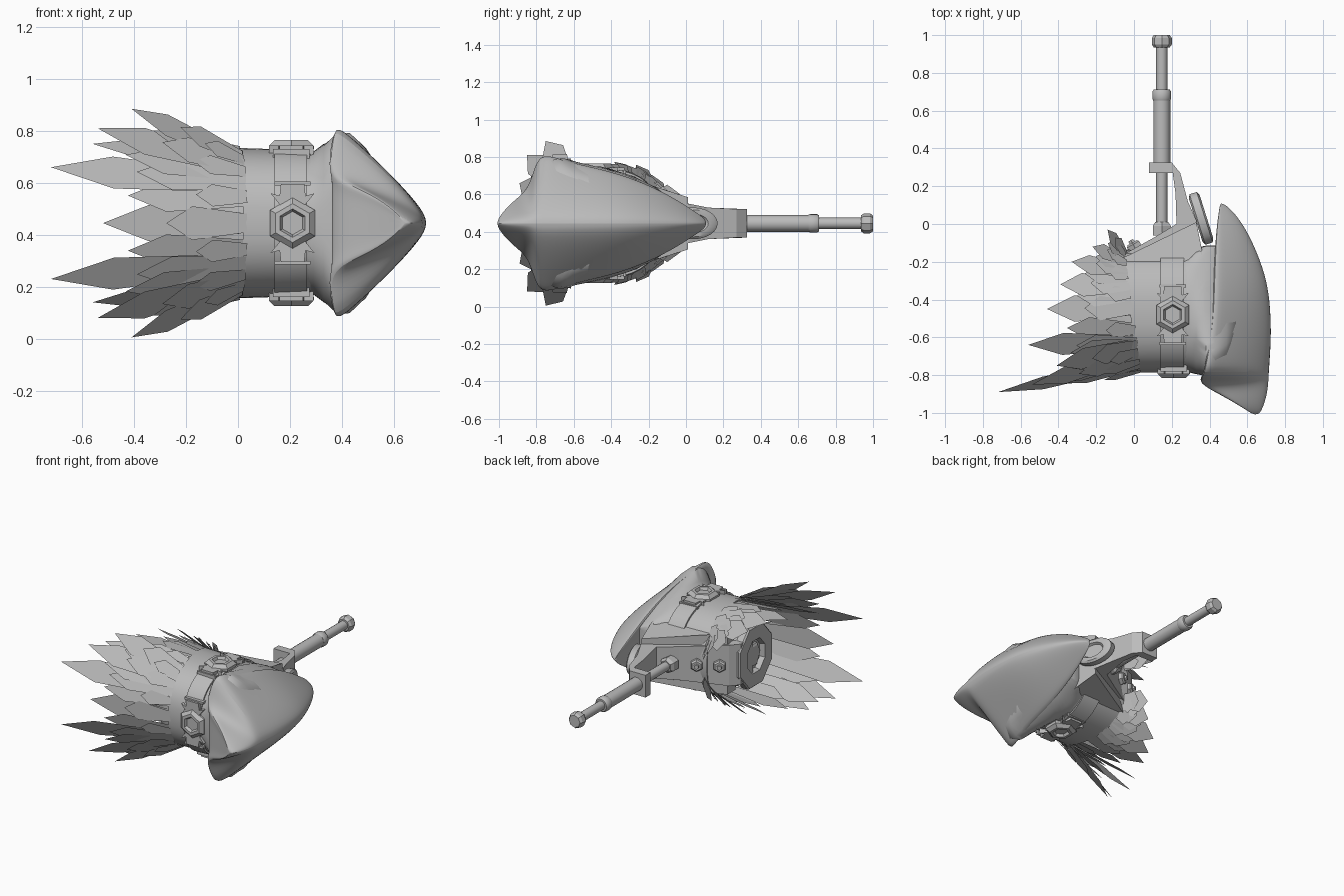
import bpy, bmesh, math
from mathutils import Matrix, Vector

if "Cube" in bpy.data.objects:
    bpy.data.objects.remove(bpy.data.objects["Cube"])

ZC, YC = 0.445, -0.46          # mirror height and body axis
grey = bpy.data.materials.new("plain grey")
grey.diffuse_color = (0.5, 0.5, 0.5, 1)
grey.use_nodes = True
grey.node_tree.nodes["Principled BSDF"].inputs["Base Color"].default_value = grey.diffuse_color


def make(name, verts, faces, smooth=None, fix=True):
    me = bpy.data.meshes.new(name)
    me.from_pydata([tuple(v) for v in verts], [], faces)
    if fix:
        bm = bmesh.new()
        bm.from_mesh(me)
        bmesh.ops.recalc_face_normals(bm, faces=bm.faces)
        bm.to_mesh(me)
        bm.free()
    me.materials.append(grey)
    ob = bpy.data.objects.new(name, me)
    bpy.context.collection.objects.link(ob)
    if smooth:
        bpy.ops.object.select_all(action='DESELECT')
        bpy.context.view_layer.objects.active = ob
        ob.select_set(True)
        bpy.ops.object.shade_smooth_by_angle(angle=math.radians(smooth))
    return ob


def loft(name, rings, smooth=None, caps=True):
    n = len(rings[0])
    verts = [v for r in rings for v in r]
    faces = [(i * n + j, i * n + (j + 1) % n, (i + 1) * n + (j + 1) % n, (i + 1) * n + j)
             for i in range(len(rings) - 1) for j in range(n)]
    if caps:
        faces += [tuple(range(n)), tuple(range(len(verts) - n, len(verts)))]
    return make(name, verts, faces, smooth)


def lathe(name, profile, sides, frame, smooth=None, turn=math.pi / 2):
    """Profile of (radius, height) turned about the local z axis."""
    rings = [[frame @ Vector((r * math.cos(turn + 2 * math.pi * k / sides),
                              r * math.sin(turn + 2 * math.pi * k / sides), h))
              for k in range(sides)] for r, h in profile]
    return loft(name, rings, smooth)


def prism(name, outline, half):
    """Outline in x, y raised both ways from the mirror height by half(x, y)."""
    return loft(name, [[(x, y, ZC + s * half(x, y)) for x, y in outline] for s in (-1, 1)])


def oval(a, ry, rz, power=2.4):
    """Point on the rounded body section; angle 0 is front, 90 is top."""
    c, s = math.cos(a), math.sin(a)
    p = 2 / power
    return (YC - math.copysign(abs(c) ** p, c) * ry, ZC + math.copysign(abs(s) ** p, s) * rz)


def hoop(x, ry, rz, slant=0.0, n=40, power=2.4):
    pts = [oval(2 * math.pi * k / n, ry, rz, power) for k in range(n)]
    return [(x - slant * (y + 0.78), y, z) for y, z in pts]


# Curved head shell: y, ridge x, rim x, half height, fullness of section
stations = [(-1.01, .665, .63, .02, 1.2), (-.965, .69, .56, .085, 1.3),
            (-.91, .71, .46, .14, 1.4), (-.86, .72, .36, .185, 1.5),
            (-.825, .725, .33, .26, 1.4), (-.79, .73, .355, .40, 1.25),
            (-.71, .735, .37, .39, 1.25), (-.60, .74, .39, .35, 1.3),
            (-.45, .735, .405, .315, 1.35), (-.30, .715, .41, .268, 1.4),
            (-.15, .66, .42, .198, 1.4), (-.03, .60, .43, .125, 1.4),
            (.06, .535, .445, .06, 1.4), (.11, .475, .455, .02, 1.2)]
rings = []
for y, ridge, rim, h, full in stations:
    ts = [1 - k / 5 for k in range(11)]
    ring = [(ridge - (ridge - rim) * abs(t) ** full, y, ZC + h * t) for t in ts]
    ring += [(rim + (ridge - rim) * .06, y, ZC + h * t) for t in (-.7, -.3, .3, .7)]
    rings.append(ring)
shell = loft("head_shell", rings, 50)
sub = shell.modifiers.new("soften", 'SUBSURF')
sub.levels = sub.render_levels = 2


def shell_half(y):
    for a, b in zip(stations, stations[1:]):
        if a[0] <= y <= b[0]:
            return a[3] + (b[3] - a[3]) * (y - a[0]) / (b[0] - a[0])
    return .02


def neck_ring(x, ry, rz, power, clamp):
    """Body section held inside the tapering shell."""
    ring = []
    for _, y, z in hoop(x, ry, rz, power=power, n=64):
        lim = max(shell_half(max(y, -.78)) - .022 + clamp, .02)
        ring.append((x, y, ZC + max(-lim, min(lim, z - ZC))))
    return ring


# Body, collar band, flared neck and strap
loft("body", [hoop(-.17, .19, .19), hoop(-.06, .28, .255), hoop(.0, .31, .275),
              hoop(.28, .32, .275)], 40)
loft("collar_band", [hoop(.03, .30, .27, .13), hoop(.02, .325, .29, .13),
                     hoop(.28, .325, .28), hoop(.28, .30, .26)], 40)
loft("neck", [neck_ring(.24, .32, .27, 2.4, .2), neck_ring(.29, .325, .275, 2.6, .05),
              neck_ring(.33, .335, .305, 3, .012), neck_ring(.38, .345, .355, 4.5, .004),
              neck_ring(.43, .345, .36, 4.5, -.012), neck_ring(.49, .33, .30, 4, -.05),
              neck_ring(.54, .29, .22, 3, -.09)], 55)
loft("strap", [hoop(.14, .31, .28), hoop(.14, .333, .298),
               hoop(.265, .333, .292), hoop(.265, .31, .27)], 30)

# Hexagonal bolts with clips on front, top and bottom
places = {"front": ((.21, -.78, ZC), 90), "top": ((.205, -.48, ZC + .285), 0),
          "bottom": ((.205, -.48, ZC - .285), 180)}
for side, (pos, deg) in places.items():
    fr = Matrix.Translation(pos) @ Matrix.Rotation(math.radians(deg), 4, 'X')
    lathe(side + "_bolt", [(.085, -.03), (.1, .0), (.1, .012), (.075, .034),
                           (.055, .034), (.045, .016)], 6, fr)
    for s in (-1, 1):
        clip = [(-.04, .06), (-.085, .115), (-.05, .105), (-.045, .15),
                (.045, .15), (.05, .105), (.085, .115), (.04, .06)]
        loft(side + "_clip", [[fr @ Vector((x, s * y, h)) for x, y in clip]
                              for h in (-.03, .014)])
        plate = [(-.07, .145), (-.07, .16), (.07, .16), (.07, .145)]
        loft(side + "_strap_edge", [[fr @ Vector((x, s * y, h)) for x, y in plate]
                                    for h in (-.05, .0)])

# Octagonal end plate with a recessed hole, at the end of the arm
fr = (Matrix.Translation((-.17, -.44, ZC)) @ Matrix.Rotation(math.radians(-90), 4, 'Y')
      @ Matrix.Diagonal((1, .86, 1, 1)))
lathe("end_plate", [(.225, 0), (.225, .045), (.215, .055), (.12, .055), (.11, .02)],
      8, fr, turn=math.pi / 8)
lathe("end_plug", [(.085, .0), (.085, .035), (.07, .042)], 6, fr)

# Rear housing and bent arm carrying the rod
prism("rear_housing", [(-.15, -.32), (-.15, -.235), (-.05, -.175), (.33, .01),
                       (.36, -.14), (.36, -.28)],
      lambda x, y: .14 - .34 * max(min(y, 0), -.2))
prism("rod_arm", [(-.215, -.42), (-.22, -.28), (-.17, -.225), (.10, -.075), (.225, .0),
                  (.22, .16), (.205, .27), (.08, .27), (.08, .325), (.20, .325),
                  (.245, .27), (.285, .12), (.33, .02), (.35, -.12), (.10, -.16), (-.10, -.28)],
      lambda x, y: (.115 if x > 0 else .14) if y < -.02 else max(.076, .108 - .2 * y))

# Two bolts on the slanted back of the arm
out = Vector((-.5, .866, 0))
for x, y in ((-.12, -.195), (.005, -.125)):
    fr = Matrix.Translation((x, y, ZC)) @ out.to_track_quat('Z', 'Y').to_matrix().to_4x4()
    lathe("arm_bolt", [(.042, -.03), (.042, .02), (.032, .03), (.018, .03), (.016, .045)], 6, fr)

# Oval pivot pad between arm and shell
ax = Vector((.95, .3, 0)).normalized()
ay = Vector((-ax.y, ax.x, 0))
basis = Matrix((ay * .14, Vector((0, 0, .085)), ax)).transposed().to_4x4()
lathe("pivot_pad", [(.85, -.03), (1, -.02), (1, .02), (.85, .03), (.6, .03), (.5, .015)], 24,
      Matrix.Translation((.355, .03, ZC)) @ basis, 35)

# Stepped rod
fr = Matrix.Translation((.147, 0, ZC)) @ Matrix.Rotation(math.radians(-90), 4, 'X')
lathe("inner_rod", [(.03, -.06), (.03, .95)], 16, fr, 40)
lathe("rod_nut", [(.055, -.06), (.055, -.01), (.04, .01)], 6, fr)
lathe("rod_sleeve", [(.045, .30), (.045, .66)], 16, fr, 40)
lathe("sleeve_collar", [(.046, .655), (.05, .665), (.05, .70), (.042, .712)], 16, fr, 40)
lathe("end_cap", [(.042, .935), (.053, .95), (.053, .985), (.042, 1.0)], 8, fr)


# Feathers: flat kite blades around the collar
def blade(tip, frac, width, lift, verts, faces):
    a = math.atan2((tip.z - ZC) / .29, -(tip.y - YC) / .325)
    y, z = oval(a, .31 + lift, .275 + lift)
    root = Vector((.035 - .13 * (y + .78), y, z))
    normal = Vector((0, y - YC, z - ZC)).normalized()
    run = (tip - root) * frac + normal * lift
    side = run.cross(normal).normalized() * width / 2
    for s in (1, -1):              # second pass fills the mirrored half
        pts = [root + side * .55, root - side * .55, root + run * .68 - side,
               root + run, root + run * .68 + side]
        if s < 0:
            if abs(tip.z - ZC) < .01:
                break
            pts = [Vector((p.x, p.y, 2 * ZC - p.z)) for p in reversed(pts)]
        faces.append(tuple(range(len(verts), len(verts) + 5)))
        verts += pts


tips = [Vector(t) for t in (
    (-.52, -.86, .445), (-.72, -.89, .66), (-.54, -.85, .81), (-.41, -.75, .885),
    (-.56, -.64, .75), (-.46, -.45, .75), (-.39, -.32, .76), (-.33, -.20, .73),
    (-.22, -.12, .66), (-.14, -.03, .60))]
between = [(p + q) / 2 for p, q in zip(tips, tips[1:])]
rows = {"long_feathers": (tips, 1, .14, 0), "middle_feathers": (between, .70, .125, .006),
        "covert_feathers": (tips, .56, .13, .014), "short_feathers": (between, .30, .09, .02)}
for name, (row, frac, width, lift) in rows.items():
    verts, faces = [], []
    for tip in row:
        blade(tip, frac, width, lift, verts, faces)
    ob = make(name, verts, faces, fix=False)
    # Turn every blade to face away from the body axis
    bm = bmesh.new()
    bm.from_mesh(ob.data)
    for f in bm.faces:
        f.normal_update()
        c = f.calc_center_median()
        if f.normal.dot(Vector((0, c.y - YC, c.z - ZC))) < 0:
            f.normal_flip()
    bm.to_mesh(ob.data)
    bm.free()
